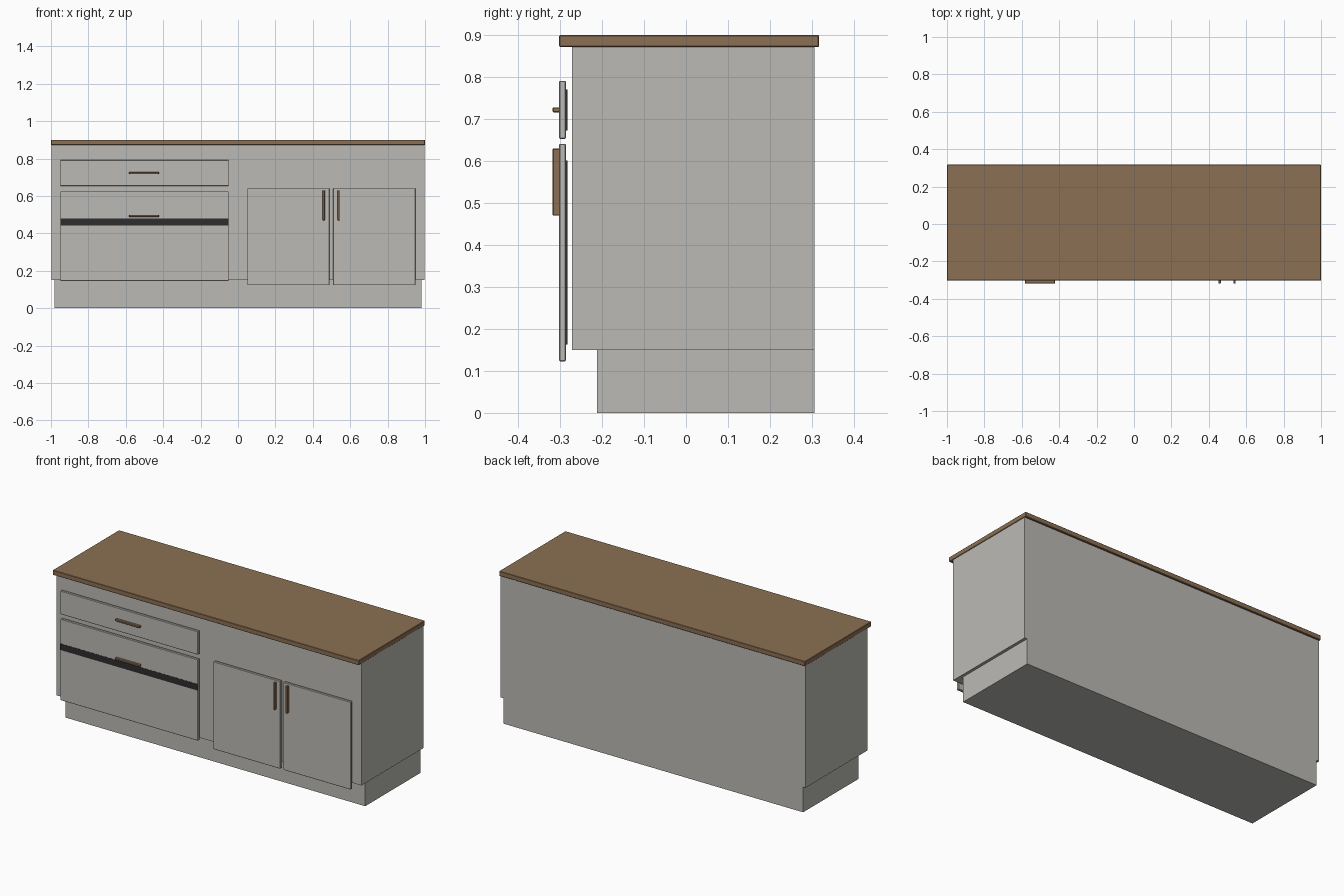
import bpy
from mathutils import Vector

cube = bpy.data.objects.get("Cube")
if cube:
    bpy.data.objects.remove(cube, do_unlink=True)


def make_material(name, rgb):
    mat = bpy.data.materials.new(name)
    mat.use_nodes = True
    color = (*rgb, 1.0)
    mat.diffuse_color = color
    mat.node_tree.nodes["Principled BSDF"].inputs["Base Color"].default_value = color
    return mat


grey = make_material("warm grey paint", (0.50, 0.49, 0.46))
wood = make_material("brown wood", (0.26, 0.16, 0.087))
dark = make_material("dark panel", (0.026, 0.026, 0.026))


def box(name, x, y, z, mat, bevel=0.0):
    """Box spanning the given (low, high) ranges."""
    low, high = Vector((x[0], y[0], z[0])), Vector((x[1], y[1], z[1]))
    bpy.ops.mesh.primitive_cube_add(size=1, location=(low + high) / 2)
    obj = bpy.context.object
    obj.name = name
    obj.scale = high - low
    bpy.ops.object.transform_apply(location=False, rotation=False, scale=True)
    obj.data.materials.append(mat)
    if bevel:
        mod = obj.modifiers.new("soft edge", 'BEVEL')
        mod.width = bevel
        mod.segments = 1
    return obj


# Carcass, recessed plinth and worktop
box("plinth", (-0.98, 0.98), (-0.212, 0.306), (0, 0.15), grey)
box("cabinet_body", (-0.997, 0.997), (-0.272, 0.306), (0.15, 0.872), grey)
box("worktop", (-1, 1), (-0.302, 0.317), (0.872, 0.9), wood, 0.002)

# Drawer and door fronts, each with a thin backing panel
FRONT_Y, BACK_Y, HANDLE_Y = (-0.302, -0.286), (-0.286, -0.282), (-0.318, -0.301)
fronts = {
    "upper_drawer": ((-0.95, -0.05), (0.653, 0.791), 0.02),
    "lower_drawer": ((-0.95, -0.05), (0.145, 0.625), 0.04),
    "right_door": ((0.05, 0.488), (0.123, 0.641), 0.04),
    "left_door": ((0.508, 0.948), (0.123, 0.641), 0.04),
}
for name, (x, z, inset) in fronts.items():
    box(name + "_front", x, FRONT_Y, z, grey, 0.002)
    box(name + "_backing", (x[0] + inset, x[1] - inset), BACK_Y,
        (z[0] + inset, z[1] - inset), dark)

# Dark strip across the lower drawer
box("lower_drawer_strip", (-0.95, -0.05), (-0.303, -0.301), (0.442, 0.48), dark)

# Horizontal drawer handles and upright door handles
for name, z in (("upper", 0.722), ("lower", 0.493)):
    box(name + "_drawer_handle", (-0.583, -0.422), HANDLE_Y,
        (z - 0.006, z + 0.006), wood, 0.002)
for name, x in (("right", 0.458), ("left", 0.538)):
    box(name + "_door_handle", (x - 0.006, x + 0.006), HANDLE_Y,
        (0.47, 0.63), wood, 0.002)
